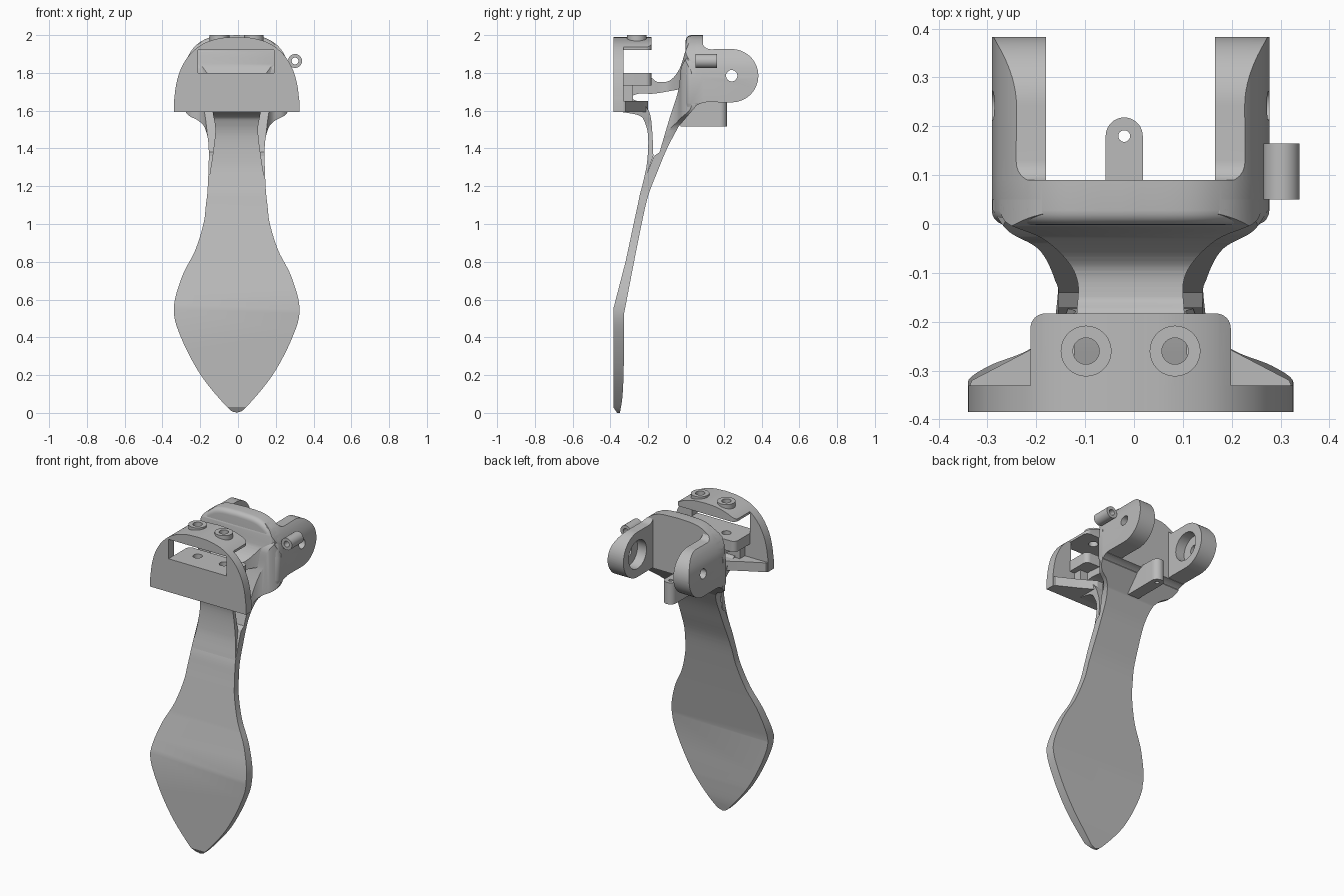
import bpy, bmesh, math
from mathutils import Vector

cube = bpy.data.objects.get("Cube")
if cube:
    bpy.data.objects.remove(cube)

gray = bpy.data.materials.new("plain gray")
gray.use_nodes = True
gray.diffuse_color = (0.5, 0.5, 0.5, 1)
gray.node_tree.nodes["Principled BSDF"].inputs["Base Color"].default_value = (0.5, 0.5, 0.5, 1)
CX = -0.007  # centre line of the symmetric parts


def spline(pts, n=6):
    """Smooth open curve through the points."""
    p = [Vector(q) for q in pts]
    p = [2 * p[0] - p[1]] + p + [2 * p[-1] - p[-2]]
    out = []
    for a, b, c, d in zip(p, p[1:], p[2:], p[3:]):
        for i in range(n):
            t = i / n
            out.append(tuple(0.5 * (2 * b + (c - a) * t + (2 * a - 5 * b + 4 * c - d) * t ** 2
                                    + (3 * b - a - 3 * c + d) * t ** 3)))
    return out + [tuple(p[-2])]


def mirrored(half):
    """Closed outline from its +x half."""
    return half + [(-x, v) for x, v in reversed(half) if x > 0.001]


def arc(cx, cy, r, a0, a1, n=20):
    return [(cx + r * math.cos(math.radians(a0 + (a1 - a0) * i / n)),
             cy + r * math.sin(math.radians(a0 + (a1 - a0) * i / n))) for i in range(n + 1)]


def rect(a0, a1, b0, b1):
    return [(a0, b0), (a1, b0), (a1, b1), (a0, b1)]


def prism(name, pts, axis, lo, hi, round_lo=0.0):
    """Extrude an outline along an axis, optionally rounding the low rim."""
    place = {"x": lambda a, b, c: (c, a, b), "y": lambda a, b, c: (a, c, b),
             "z": lambda a, b, c: (a, b, c)}[axis]
    bm = bmesh.new()
    face = bm.faces.new([bm.verts.new(place(a, b, lo)) for a, b in pts])
    new = bmesh.ops.extrude_face_region(bm, geom=[face], use_keep_orig=True)["geom"]
    bmesh.ops.translate(bm, verts=[v for v in new if isinstance(v, bmesh.types.BMVert)],
                        vec=place(0, 0, hi - lo))
    bmesh.ops.recalc_face_normals(bm, faces=bm.faces)
    if round_lo:
        bmesh.ops.bevel(bm, geom=list(face.edges), offset=round_lo, segments=5,
                        profile=0.5, affect="EDGES")
    mesh = bpy.data.meshes.new(name)
    bm.to_mesh(mesh)
    bm.free()
    mesh.materials.append(gray)
    obj = bpy.data.objects.new(name, mesh)
    bpy.context.collection.objects.link(obj)
    return obj


def combine(obj, tool, op):
    mod = obj.modifiers.new("cut", "BOOLEAN")
    mod.operation, mod.solver, mod.object = op, "EXACT", tool
    bpy.context.view_layer.objects.active = obj
    bpy.ops.object.modifier_apply(modifier=mod.name)
    bpy.data.objects.remove(tool)
    return obj


def keep(obj, pts, axis):
    return combine(obj, prism("tool", pts, axis, -3, 3), "INTERSECT")


def cut(obj, pts, axis, lo=-3, hi=3):
    return combine(obj, prism("tool", pts, axis, lo, hi), "DIFFERENCE")


parts = []

# Paddle, stem and rear branch: side profile trimmed by front and plan outlines
side = ([(-0.365, 0), (-0.385, 0.03), (-0.385, 0.55)]
        + spline([(-0.32, 0.8), (-0.26, 1.08), (-0.232, 1.2), (-0.17, 1.36)])
        + spline([(-0.14, 1.38), (-0.09, 1.55), (-0.04, 1.71), (-0.025, 1.83), (0.02, 1.9)])
        + [(0.05, 1.9), (0.05, 1.62)]
        + spline([(-0.04, 1.515), (-0.1, 1.4), (-0.15, 1.28), (-0.2, 1.15), (-0.235, 1.0),
                  (-0.275, 0.8), (-0.327, 0.53)])
        + spline([(-0.33, 0.2), (-0.337, 0.08), (-0.35, 0)]))
front = mirrored(spline([(0, 0), (0.05, 0.03), (0.19, 0.2), (0.295, 0.4), (0.333, 0.55), (0.29, 0.72),
                         (0.22, 0.86), (0.176, 1.0), (0.163, 1.1), (0.153, 1.2), (0.148, 1.4),
                         (0.165, 1.5), (0.2, 1.545), (0.26, 1.58), (0.284, 1.64), (0.284, 1.8)])
                 + [(0.25, 1.9)])
plan = mirrored([(0.34, -0.5), (0.34, -0.3)]
                + spline([(0.168, -0.2), (0.15, -0.15), (0.16, -0.1), (0.19, -0.05),
                          (0.25, -0.015), (0.283, 0.03)]) + [(0.283, 0.2)])
parts.append(keep(keep(prism("paddle_stem", side, "x", -1, 1), front, "y"), plan, "z"))

# Front branch up to the front plate
branch = (spline([(-0.232, 1.2), (-0.207, 1.32), (-0.2, 1.45), (-0.215, 1.53), (-0.25, 1.575), (-0.37, 1.597)])
          + [(-0.37, 1.68), (-0.28, 1.66)]
          + spline([(-0.22, 1.633), (-0.19, 1.58), (-0.178, 1.48), (-0.173, 1.36)]))
width = mirrored(spline([(0.153, 1.2), (0.125, 1.38), (0.113, 1.5), (0.125, 1.58), (0.14, 1.68)]))
parts.append(keep(prism("front_branch", branch, "x", -1, 1), width, "y"))

# Front plate with its window and the skirt behind it
dome = mirrored([(0.332, 1.592)] + spline([(0.332, 1.65), (0.32, 1.74), (0.296, 1.82), (0.25, 1.895),
                                           (0.18, 1.953), (0.09, 1.983), (0, 1.99)]))
window = rect(-0.205, 0.198, 1.8, 1.922)
parts.append(cut(prism("front_plate", dome, "y", -0.385, -0.33), window, "y"))
skirt = mirrored([(0.332, -0.34), (0.325, -0.32)] + spline([(0.21, -0.26), (0.15, -0.225), (0.11, -0.2)]))
parts.append(prism("plate_skirt", skirt, "z", 1.592, 1.65))
parts.append(prism("plate_rib", rect(-0.17, 0.17, -0.34, -0.28), "z", 1.64, 1.74))

# Upper and lower trays with rounded rear corners and two holes each
tray = mirrored([(0.205, -0.384)] + arc(0.175, -0.213, 0.03, 0, 90, 6))
HOLES = [(-0.091, -0.26), (0.091, -0.26)]
upper = keep(prism("upper_tray", tray, "z", 1.922, 2.0), dome, "y")
lower = prism("lower_tray", tray, "z", 1.733, 1.8)
for x, y in HOLES:
    for obj in (upper, lower):
        cut(obj, arc(x, y, 0.027, 0, 345, 23), "z")
    ring = prism("hole_ring", arc(x, y, 0.052, 0, 350, 35), "z", 1.95, 2.0)
    parts.append(cut(ring, arc(x, y, 0.027, 0, 345, 23), "z"))
parts += [upper, lower]

# Bridge from the lower tray to the rear block
bridge = (spline([(-0.33, 1.735), (-0.2, 1.775), (-0.15, 1.752), (-0.085, 1.76), (-0.035, 1.82), (-0.005, 1.91),
                  (0.02, 1.97)])
          + [(0.05, 1.97), (0.05, 1.71)]
          + spline([(-0.04, 1.712), (-0.17, 1.69), (-0.25, 1.69), (-0.33, 1.66)]))
flare = mirrored([(0.125, -0.4)] + spline([(0.11, -0.18), (0.108, -0.12), (0.13, -0.075),
                                           (0.18, -0.03), (0.25, 0.0), (0.27, 0.03)]) + [(0.27, 0.06)])
arch = mirrored([(0.284, 1.64)] + spline([(0.284, 1.77), (0.272, 1.85), (0.238, 1.92),
                                          (0.19, 1.965), (0.12, 1.993), (0, 2.0)]))
parts.append(keep(keep(prism("bridge", bridge, "x", -1, 1), flare, "z"), arch, "y"))

# Rear block with an arched top and a sloped underside
block = mirrored(spline([(0.165, 1.5), (0.2, 1.545), (0.26, 1.585), (0.284, 1.64)]) + arch[1:len(arch) // 2 + 1])
body = prism("rear_block", block, "y", -0.002, 0.09, 0.03)
slope = spline([(-0.04, 1.515), (0.03, 1.605), (0.07, 1.635), (0.11, 1.645)])
cut(body, slope + [(0.3, 1.645), (0.3, 1.3), (-0.1, 1.3)], "x")
parts.append(body)

# Two hinge arms, each with a pin hole and a wide inner recess
PIN = (0.242, 1.785)
arm_side = ([(0.05, 1.64), (0.11, 1.645)] + arc(*PIN, 0.141, -90, 90, 30)
            + arc(0.13, 1.97, 0.045, 270, 180, 6) + [(0.05, 1.97)])
for label, s in (("left", 1), ("right", -1)):
    x0, x1 = sorted((s * 0.173, s * 0.3))
    arm = keep(prism(label + "_arm", arm_side, "x", x0, x1), arch, "y")
    cut(arm, arc(*PIN, 0.03, 0, 345, 23), "x")
    r0, r1 = sorted((s * 0.1, s * 0.235))
    cut(arm, arc(*PIN, 0.088, 0, 350, 35), "x", r0, r1)
    parts.append(arm)

# Small rear tab with a hole
tab = [(-0.051, -0.03)] + [(0.025, -0.03)] + arc(-0.013, 0.18, 0.038, 0, 180)
tab_obj = cut(prism("rear_tab", tab, "z", 1.515, 1.65), arc(-0.013, 0.18, 0.012, 0, 340, 17), "z")
parts.append(tab_obj)

# Barrel on the side of the left arm
barrel = prism("side_barrel", arc(0.309, 1.863, 0.037, 0, 348, 29), "y", 0.05, 0.165)
parts.append(cut(barrel, arc(0.309, 1.863, 0.018, 0, 340, 17), "y"))

# Shift onto the centre line and smooth the curved faces
for obj in parts:
    obj.location.x = CX
bpy.ops.object.select_all(action="DESELECT")
for obj in parts:
    obj.select_set(True)
bpy.context.view_layer.objects.active = parts[0]
bpy.ops.object.shade_smooth_by_angle(angle=math.radians(30))
